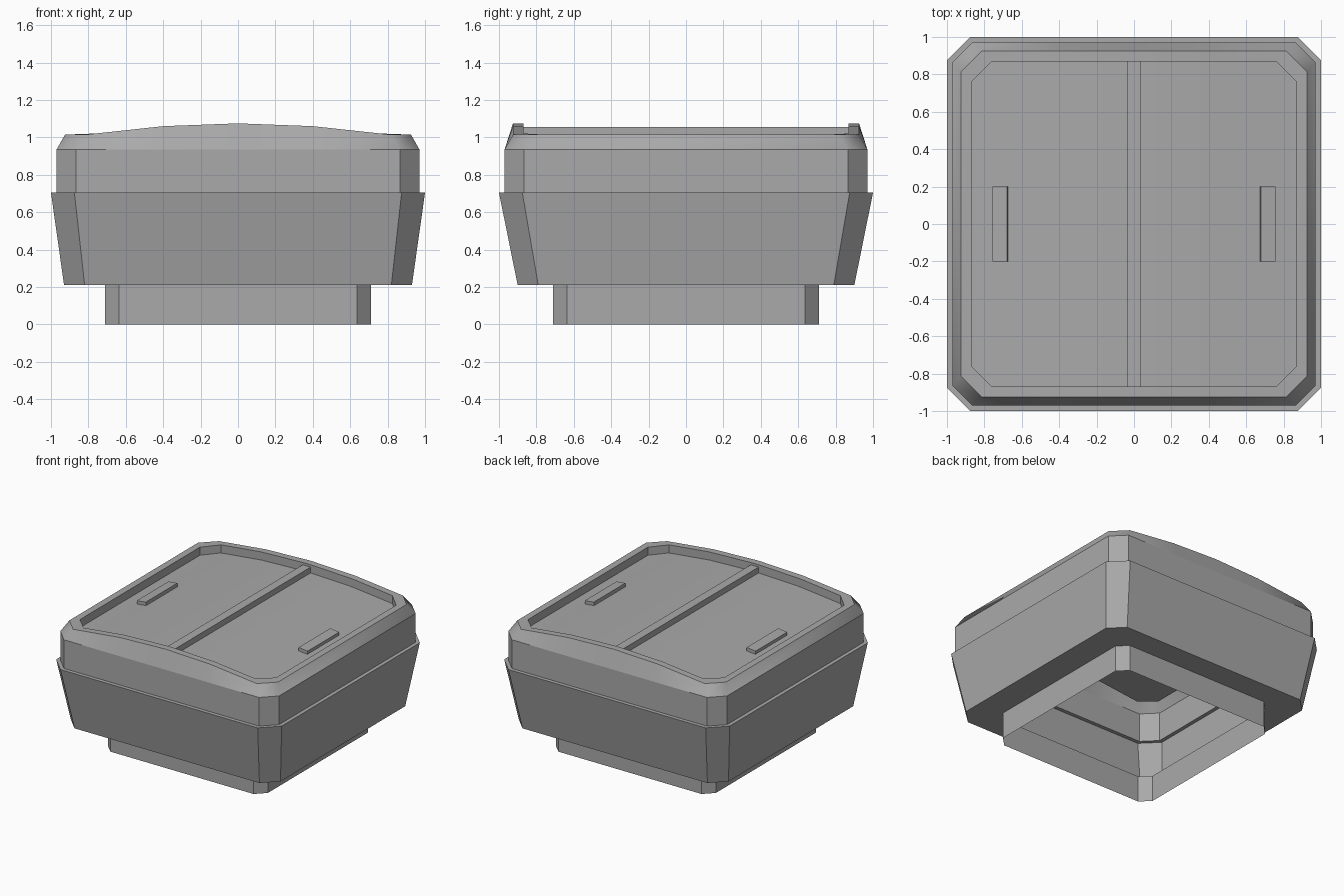
import bpy, bmesh, math

if "Cube" in bpy.data.objects:
    bpy.data.objects.remove(bpy.data.objects["Cube"], do_unlink=True)

GREY = (0.4, 0.4, 0.4, 1.0)
mat = bpy.data.materials.new("plain grey")
mat.use_nodes = True
mat.diffuse_color = GREY
mat.node_tree.nodes["Principled BSDF"].inputs["Base Color"].default_value = GREY


def finish(name, bm, angle=30):
    mesh = bpy.data.meshes.new(name)
    bm.to_mesh(mesh)
    bm.free()
    mesh.materials.append(mat)
    ob = bpy.data.objects.new(name, mesh)
    bpy.context.collection.objects.link(ob)
    bpy.ops.object.select_all(action='DESELECT')
    bpy.context.view_layer.objects.active = ob
    ob.select_set(True)
    bpy.ops.object.shade_smooth_by_angle(angle=math.radians(angle))
    return ob


def arch(x):
    """Rise of the curved lid above its side edges."""
    return max(0.0, 0.06 * (1 - (x / 0.8) ** 2))


def ring(hx, hy, cut, z, curved=False, inner=()):
    """Rectangle with cut corners, anticlockwise from the front edge."""
    xs = [cut - hx, *inner, hx - cut]
    pts = [(x, -hy) for x in xs] + [(hx, cut - hy), (hx, hy - cut)]
    pts += [(x, hy) for x in reversed(xs)] + [(-hx, hy - cut), (-hx, cut - hy)]
    return [(x, y, z + (arch(x) if curved else 0)) for x, y in pts]


def loft(rings, cap=False):
    """Skin between rings; optionally close the last one with strips."""
    bm = bmesh.new()
    rows = [[bm.verts.new(p) for p in r] for r in rings]
    n = len(rows[0])
    for a, b in zip(rows, rows[1:]):
        for i in range(n):
            j = (i + 1) % n
            bm.faces.new((a[i], a[j], b[j], b[i]))
    if cap:
        v, last = rows[-1], n - 3
        for i in range(-1, n // 2 - 2):
            bm.faces.new((v[i], v[i + 1], v[last - i - 1], v[last - i]))
    return bm


def box(name, size, loc, tilt=0):
    bm = bmesh.new()
    bmesh.ops.create_cube(bm, size=1)
    bmesh.ops.scale(bm, vec=size, verts=bm.verts)
    ob = finish(name, bm)
    ob.location = loc
    ob.rotation_euler.y = tilt


# Open, thin-walled skirt, tapered body and its narrow top ledge
finish("body_shell", loft([
    ring(0.71, 0.71, 0.075, 0),
    ring(0.71, 0.71, 0.075, 0.21),
    ring(0.93, 0.90, 0.11, 0.21),
    ring(1.0, 1.0, 0.125, 0.705),
    ring(0.97, 0.97, 0.105, 0.705)]))

# Upright lid wall
finish("lid_wall", loft([
    ring(0.97, 0.97, 0.105, 0.705),
    ring(0.97, 0.97, 0.105, 0.935)]))

# Sloped arched rim with the sunken top panel
columns = (-0.4, 0, 0.4)
finish("lid_top", loft([
    ring(0.97, 0.97, 0.105, 0.935, False, columns),
    ring(0.925, 0.925, 0.11, 1.015, True, columns),
    ring(0.87, 0.87, 0.11, 1.015, True, columns),
    ring(0.87, 0.87, 0.11, 0.95, True, columns)], cap=True), 42)

# Centre bar and the two handles
box("centre_bar", (0.07, 1.74, 0.07), (0, 0, 1.02))
for side, name in ((1, "left_handle"), (-1, "right_handle")):
    box(name, (0.08, 0.4, 0.05), (side * 0.715, 0, 0.963), side * 0.11)
